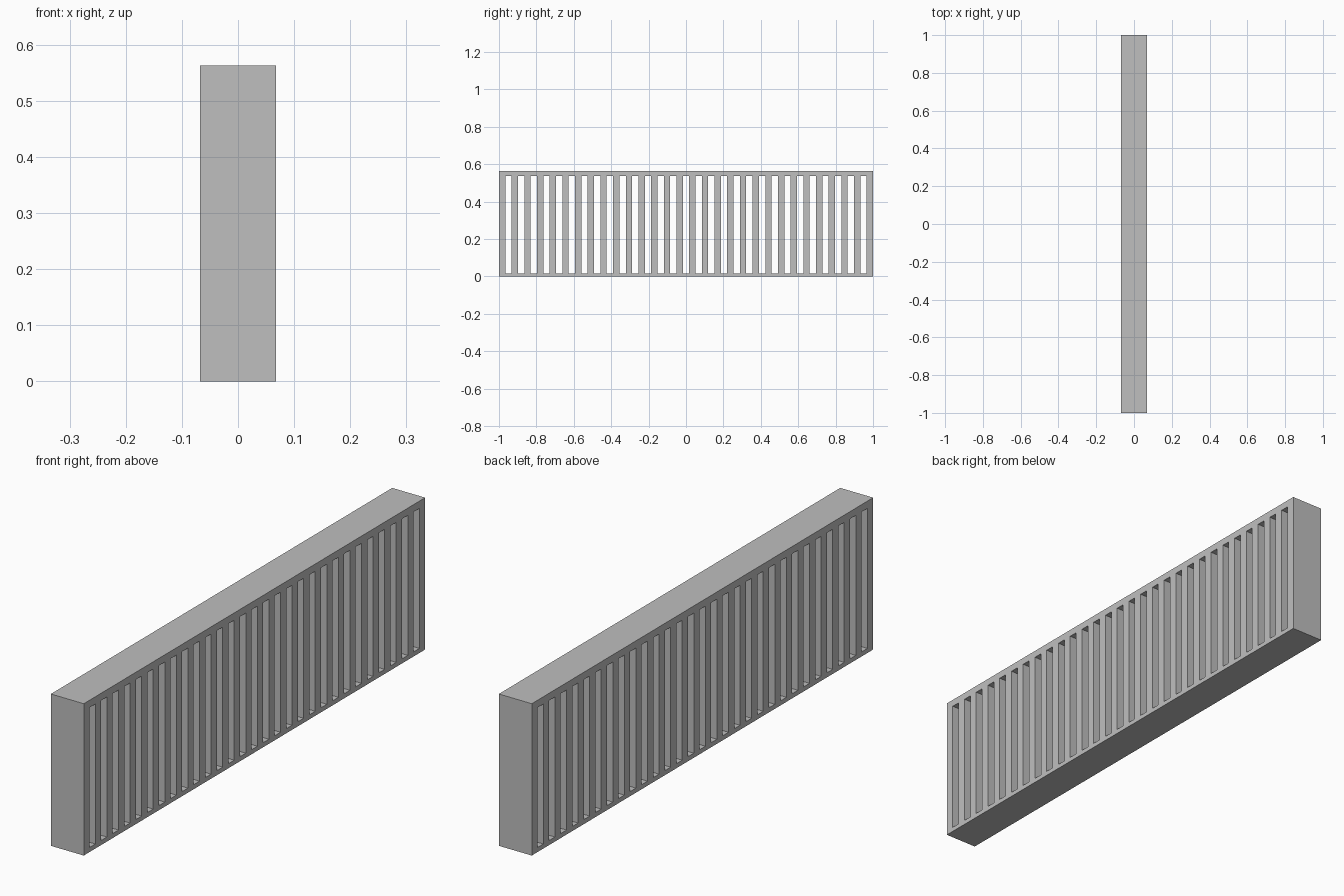
import bpy, bmesh

cube = bpy.data.objects.get("Cube")
if cube:
    bpy.data.objects.remove(cube, do_unlink=True)

SLOTS = 29
COLUMNS = 2 * SLOTS + 1            # bars and slots alternate, equally wide
STEP = 2.0 / COLUMNS
HALF_DEPTH = 0.0675
LEVELS = (0.0, 0.017, 0.536, 0.563)  # bottom rail, slots, top rail

# Plain grey finish
grey = bpy.data.materials.new("plain grey")
grey.use_nodes = True
colour = (0.52, 0.52, 0.52, 1.0)
grey.diffuse_color = colour
grey.node_tree.nodes["Principled BSDF"].inputs["Base Color"].default_value = colour

# Side profile: rails and bars, leaving the slots open
bm = bmesh.new()
grid = [[bm.verts.new((-HALF_DEPTH, -1 + i * STEP, z)) for z in LEVELS]
        for i in range(COLUMNS + 1)]
for i in range(COLUMNS):
    for j in range(len(LEVELS) - 1):
        if j == 1 and i % 2 == 1:
            continue
        bm.faces.new((grid[i][j], grid[i + 1][j], grid[i + 1][j + 1], grid[i][j + 1]))

# Thicken the profile into a closed solid
result = bmesh.ops.extrude_face_region(bm, geom=bm.faces[:], use_keep_orig=True)
front = [v for v in result["geom"] if isinstance(v, bmesh.types.BMVert)]
bmesh.ops.translate(bm, verts=front, vec=(2 * HALF_DEPTH, 0, 0))
bmesh.ops.recalc_face_normals(bm, faces=bm.faces[:])

mesh = bpy.data.meshes.new("slatted_panel")
bm.to_mesh(mesh)
bm.free()
mesh.materials.append(grey)
panel = bpy.data.objects.new("slatted_panel", mesh)
bpy.context.collection.objects.link(panel)
